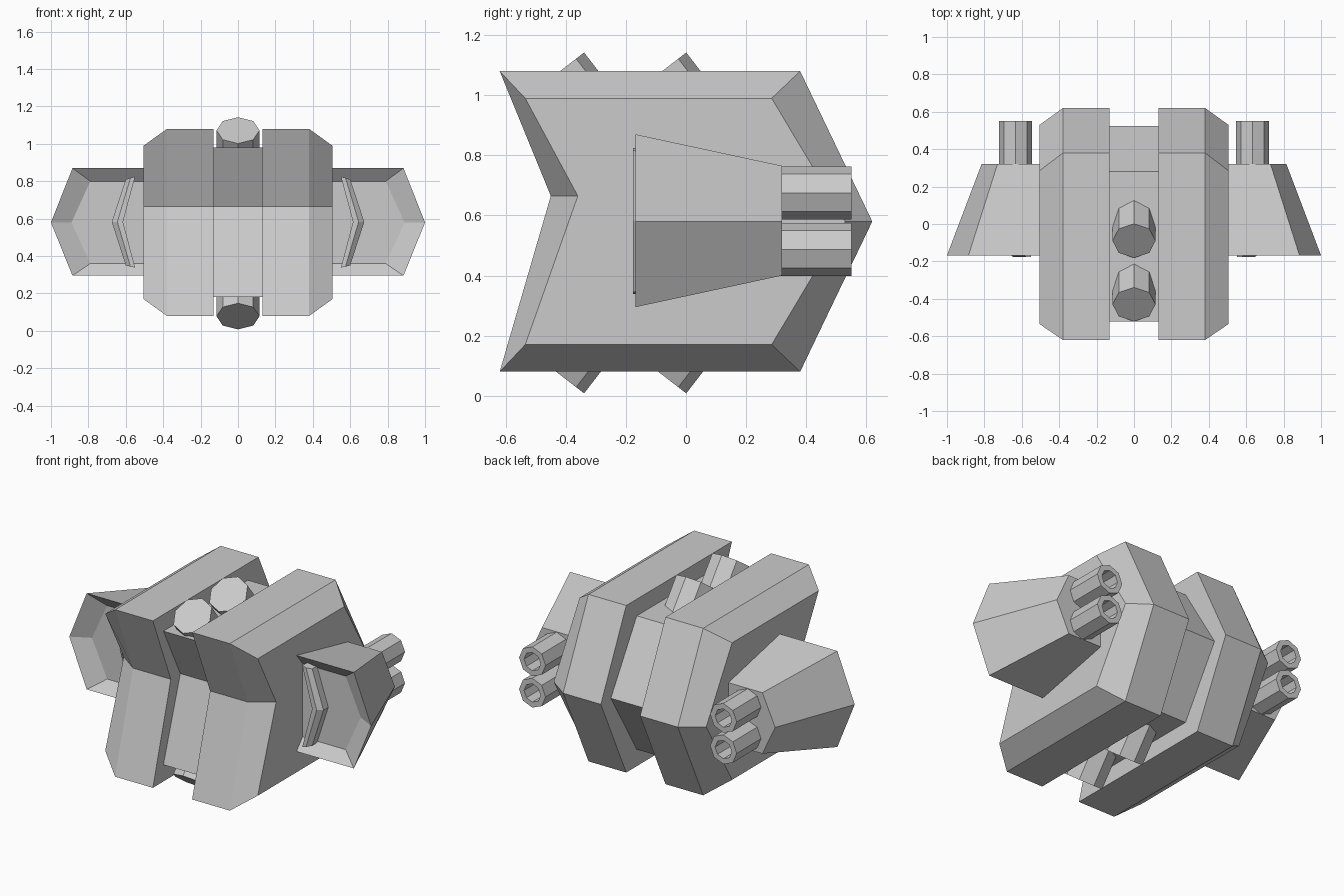
import bpy, bmesh
from math import cos, sin, pi
from mathutils import Vector

if "Cube" in bpy.data.objects:
    bpy.data.objects.remove(bpy.data.objects["Cube"])


def loft(name, rings, mirror=False):
    """Skin a list of equal-length rings and cap both ends."""
    bm = bmesh.new()
    loops = [[bm.verts.new(p) for p in r] for r in rings]
    n = len(loops[0])
    for a, b in zip(loops, loops[1:]):
        for i in range(n):
            j = (i + 1) % n
            bm.faces.new((a[i], a[j], b[j], b[i]))
    bm.faces.new(loops[0][::-1])
    bm.faces.new(loops[-1])
    bmesh.ops.recalc_face_normals(bm, faces=bm.faces)
    me = bpy.data.meshes.new(name)
    bm.to_mesh(me)
    bm.free()
    ob = bpy.data.objects.new(name, me)
    bpy.context.collection.objects.link(ob)
    if mirror:
        m = ob.modifiers.new("Mirror", 'MIRROR')
        m.use_mirror_merge = False
    return ob


def at_x(profile, x):
    return [(x, y, z) for y, z in profile]


def at_y(profile, y):
    return [(x, y, z) for x, z in profile]


def octagon(centre, u, v, r):
    return [centre + r * (cos(k * pi / 4) * u + sin(k * pi / 4) * v) for k in range(8)]


# Hull side slabs with a chamfered outer face
full = [(-.62, 1.08), (.38, 1.08), (.62, .58), (.38, .08), (-.62, .08), (-.45, .665)]
inset = [(-.535, .99), (.285, .99), (.53, .58), (.285, .17), (-.535, .17), (-.36, .665)]
loft("hull_slab", [at_x(full, .13), at_x(full, .38), at_x(inset, .505)], True)

# Recessed centre core
core = [(-.52, .98), (.28, .98), (.525, .58), (.28, .18), (-.52, .18), (-.36, .665)]
loft("hull_core", [at_x(core, -.13), at_x(core, .13)])

# Tilted tubes on top and bottom
X = Vector((1, 0, 0))
for label, s in (("top", 1), ("bottom", -1)):
    for i, dy in enumerate((0, -.34)):
        axis = Vector((0, .61, -.79 * s))
        v = Vector((0, .79, .61 * s))
        c = Vector((0, -.09 + dy, .575 + .497 * s))
        loft(f"{label}_tube_{i + 1}",
             [octagon(c, X, v, .115), octagon(c + axis * .34, X, v, .115)])

# Tapered side pods with a recessed front
back = [(.49, .765), (.73, .765), (.815, .58), (.73, .40), (.49, .40)]
front = [(.49, .87), (.885, .87), (1.0, .58), (.885, .295), (.49, .295)]
floor = [(.49, .80), (.79, .80), (.89, .58), (.79, .36), (.49, .36)]
loft("side_pod", [at_y(back, .32), at_y(front, -.168), at_y(floor, -.11)], True)

# Chevron bar inside each pod recess, with a sloped outer edge
base = [(.55, .825), (.60, .81), (.675, .583), (.60, .35), (.55, .338), (.615, .583)]
ridge = [(.55, .825), (.575, .818), (.645, .583), (.575, .344), (.55, .338), (.615, .583)]
loft("pod_chevron", [at_y(base, -.10), at_y(base, -.155), at_y(ridge, -.177)], True)

# Paired hollow barrels behind each pod
Z = Vector((0, 0, 1))
for label, z in (("upper", .675), ("lower", .487)):
    ring = lambda y, r: octagon(Vector((.633, y, z)), X, Z, r)
    loft(f"{label}_barrel",
         [ring(.28, .088), ring(.55, .088), ring(.55, .055), ring(.36, .055)], True)
